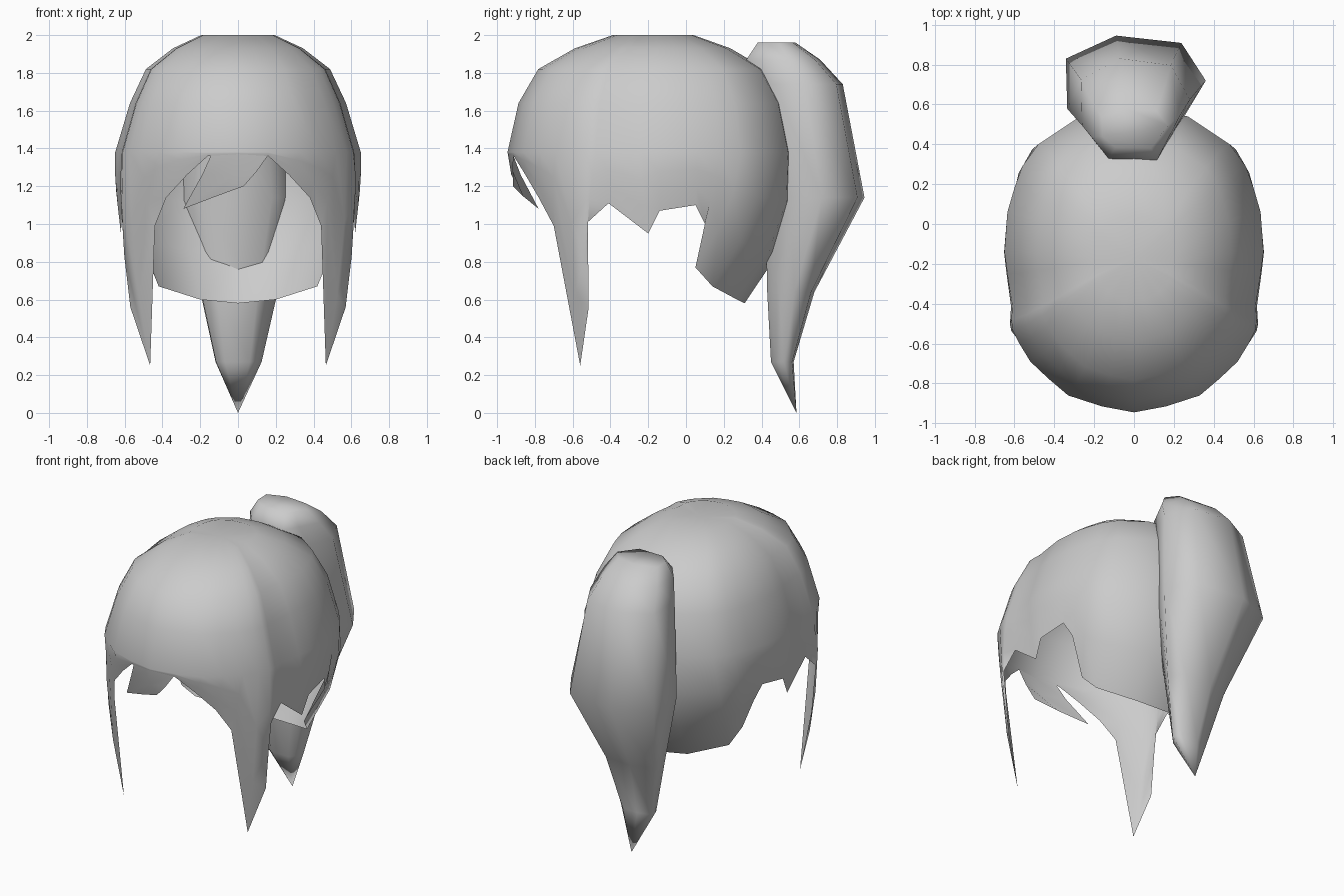
import bpy, bmesh
from mathutils import Vector


def finish(bm, name):
    bmesh.ops.remove_doubles(bm, verts=bm.verts, dist=0.002)
    bmesh.ops.recalc_face_normals(bm, faces=bm.faces)
    mesh = bpy.data.meshes.new(name)
    bm.to_mesh(mesh)
    bm.free()
    mesh.shade_smooth()
    bpy.context.collection.objects.link(bpy.data.objects.new(name, mesh))


def loft(bm, rows, closed=True):
    rows = [[bm.verts.new(p) for p in r] for r in rows]
    n = len(rows[0])
    for a, b in zip(rows, rows[1:]):
        for i in range(n if closed else n - 1):
            j = (i + 1) % n
            bm.faces.new((a[i], a[j], b[j], b[i]))
    return rows


# Hair cap: widest outline (x, y) and the hem point (x, y, z) below it, front to back
CENTRE_Y, WIDE_Z = -0.17, 1.38
half = [
    (0, -0.945, 0, -0.943, 1.37), (0.16, -0.915, 0.16, -0.912, 1.36),
    (0.33, -0.86, 0.27, -0.85, 1.26), (0.43, -0.775, 0.38, -0.78, 1.14),
    (0.52, -0.69, 0.44, -0.70, 0.99), (0.575, -0.60, 0.465, -0.56, 0.25),
    (0.61, -0.53, 0.57, -0.515, 0.56), (0.615, -0.48, 0.61, -0.52, 1.01),
    (0.61, -0.41, 0.61, -0.41, 1.11), (0.635, -0.25, 0.62, -0.20, 0.95),
    (0.65, -0.14, 0.63, -0.14, 1.07), (0.635, 0.06, 0.61, 0.05, 1.10),
    (0.60, 0.18, 0.58, 0.10, 1.0), (0.56, 0.29, 0.46, 0.05, 0.77),
    (0.48, 0.40, 0.42, 0.14, 0.67), (0.27, 0.54, 0.20, 0.27, 0.60),
    (0, 0.58, 0, 0.31, 0.58)]
cols = half + [(-c[0], c[1], -c[2], c[3], c[4]) for c in half[-2:0:-1]]


def below(c, t):
    top, hem = Vector((c[0], c[1], WIDE_Z)), Vector(c[2:])
    p = top.lerp(hem, t)
    out = Vector((c[0], c[1] - CENTRE_Y, 0)).normalized()
    bulge = (0.5 if c[1] > 0.25 else 0.12) * (WIDE_Z - c[4])
    return p + out * bulge * t * (1 - t)


bm = bmesh.new()
dome = [(0.30, 0.28, 2.0), (0.53, 0.54, 1.93), (0.75, 0.79, 1.82), (0.88, 0.925, 1.64)]
rows = [[(c[0] * fx, CENTRE_Y + (c[1] - CENTRE_Y) * fy, z) for c in cols]
        for fx, fy, z in dome]
rows += [[below(c, t) for c in cols] for t in (0, 0.33, 0.67, 1)]
rings = loft(bm, rows)
apex = bm.verts.new((0, CENTRE_Y, 1.985))
for i, v in enumerate(rings[0]):
    bm.faces.new((apex, v, rings[0][(i + 1) % len(cols)]))
finish(bm, "hair_cap")

# Swept fringe between the two front notches
bm = bmesh.new()
loft(bm, [[(0.16, -0.913, 1.365), (0, -0.944, 1.375), (-0.14, -0.917, 1.37)],
          [(0.10, -0.917, 1.28), (-0.03, -0.925, 1.26), (-0.19, -0.875, 1.26)],
          [(0.03, -0.915, 1.20), (-0.12, -0.86, 1.145), (-0.29, -0.78, 1.08)]], False)
finish(bm, "fringe")

# Ponytail: one uneven section lofted down to a point
section = [(-0.55, 0.02), (0.5, 0), (0.72, 0.25), (1, 0.57),
           (0.66, 0.93), (-0.25, 1), (-0.95, 0.78), (-0.93, 0.3)]
levels = [(1.96, 0.38, 0.58, 0.17), (1.87, 0.32, 0.71, 0.23), (1.74, 0.35, 0.83, 0.28),
          (1.14, 0.42, 0.945, 0.36), (0.64, 0.43, 0.68, 0.21), (0.27, 0.45, 0.57, 0.125)]
bm = bmesh.new()
rings = loft(bm, [[(u * w, y0 + (y1 - y0) * v, z) for u, v in section]
                  for z, y0, y1, w in levels])
bm.faces.new(rings[0])
tip = bm.verts.new((0, 0.585, 0))
for i, v in enumerate(rings[-1]):
    bm.faces.new((tip, v, rings[-1][(i + 1) % len(section)]))
finish(bm, "ponytail")
